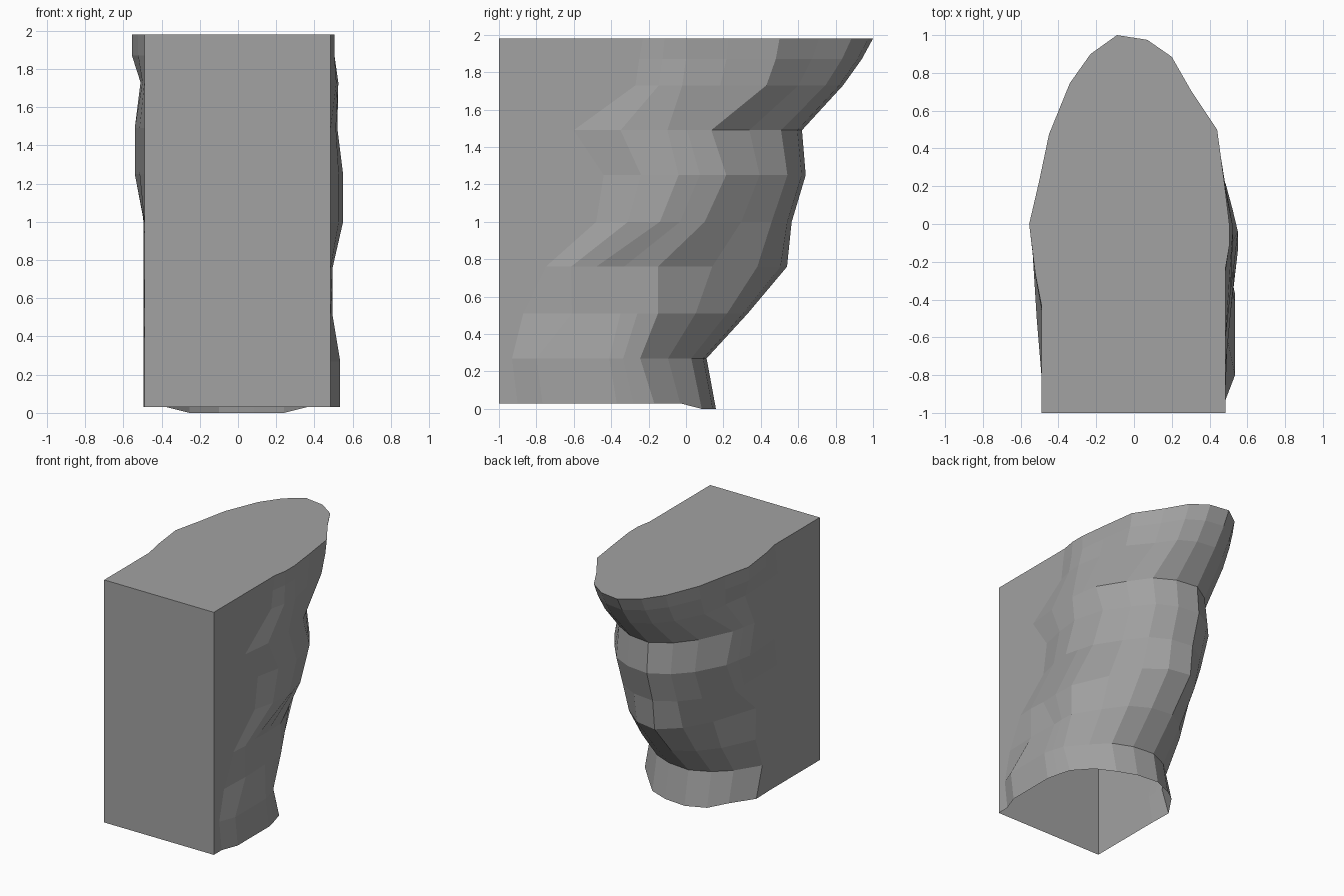
import bpy, bmesh

if "Cube" in bpy.data.objects:
    bpy.data.objects.remove(bpy.data.objects["Cube"])

# Horizontal layers of the cliff:
# z, back tip y, shoulder y, side bulge y, bulge start y, right width, left width
LAYERS = [
    (0.03, 0.16, -0.17, -0.37, -0.90, 0.535, 0.49),
    (0.27, 0.11, -0.245, -0.41, -0.93, 0.535, 0.49),
    (0.51, 0.33, -0.15, -0.35, -0.87, 0.485, 0.49),
    (0.76, 0.54, -0.15, -0.48, -0.75, 0.485, 0.49),
    (1.00, 0.565, 0.10, -0.14, -0.48, 0.55, 0.49),
    (1.25, 0.64, 0.215, -0.04, -0.44, 0.55, 0.54),
    (1.49, 0.62, 0.135, -0.10, -0.60, 0.52, 0.54),
    (1.73, 0.84, 0.43, -0.02, -0.27, 0.525, 0.51),
    (1.87, 0.94, 0.48, 0.0, -0.25, 0.505, 0.555),
    (1.98, 1.00, 0.50, 0.0, -0.23, 0.505, 0.555),
]
# Rounded back of a layer: x, fraction of the way from shoulder to tip
BACK = [(0.44, 0), (0.30, 0.42), (0.20, 0.77), (0.07, 0.95), (-0.09, 1),
        (-0.23, 0.80), (-0.34, 0.49), (-0.45, -0.05)]


def outline(z, tip, shoulder, bulge, start, wr, wl):
    """One layer, counter-clockwise from the front right corner."""
    # below the overhanging top the back is blunter
    right, left = (1.2, 1.1) if z < 1.6 else (1, 1)
    back = [(min(x * right, 0.485) if x > 0 else x * left,
             shoulder + f * (tip - shoulder)) for x, f in BACK]
    f = 0.25 if z < 0.3 else 0.5
    step = wr if z < 0.3 else (0.485 + wr) / 2 + 0.01
    side_y = bulge + 0.45 * (shoulder - bulge)
    pts = [(0.485, -1), (0.485, start),
           (step, start + f * (bulge - start)), (wr, bulge),
           ((wr + back[0][0]) / 2 + 0.005, side_y)]
    pts += back
    pts += [((back[-1][0] - wl) / 2, side_y), (-wl, bulge),
            (-(wl + 0.49) / 2, (start + bulge) / 2 - 0.15),
            (-0.49, max(start - 0.2, -0.98)), (-0.49, -1)]
    return pts


bm = bmesh.new()
rings = []
for i, (z, *shape) in enumerate(LAYERS):
    ring = []
    for x, y in outline(z, *shape):
        # the foot of the rounded back dips slightly lower
        low = i == 0 and abs(x) < 0.27 and y > 0
        ring.append(bm.verts.new((x, y, 0 if low else z)))
    rings.append(ring)

# Rock walls between layers
for a, b in zip(rings, rings[1:]):
    for j in range(len(a) - 1):
        bm.faces.new((a[j], a[j + 1], b[j + 1], b[j]))

# Single flat front, flat top; the underside stays open
bm.faces.new([r[-1] for r in rings] + [r[0] for r in reversed(rings)])
bm.faces.new(rings[-1])

mesh = bpy.data.meshes.new("cliff_block")
bm.to_mesh(mesh)
bm.free()

# Dark grey rock
rock = bpy.data.materials.new("rock")
rock.diffuse_color = (0.36, 0.36, 0.36, 1)
rock.use_nodes = True
rock.node_tree.nodes["Principled BSDF"].inputs["Base Color"].default_value = rock.diffuse_color
mesh.materials.append(rock)

obj = bpy.data.objects.new("cliff_block", mesh)
bpy.context.collection.objects.link(obj)
